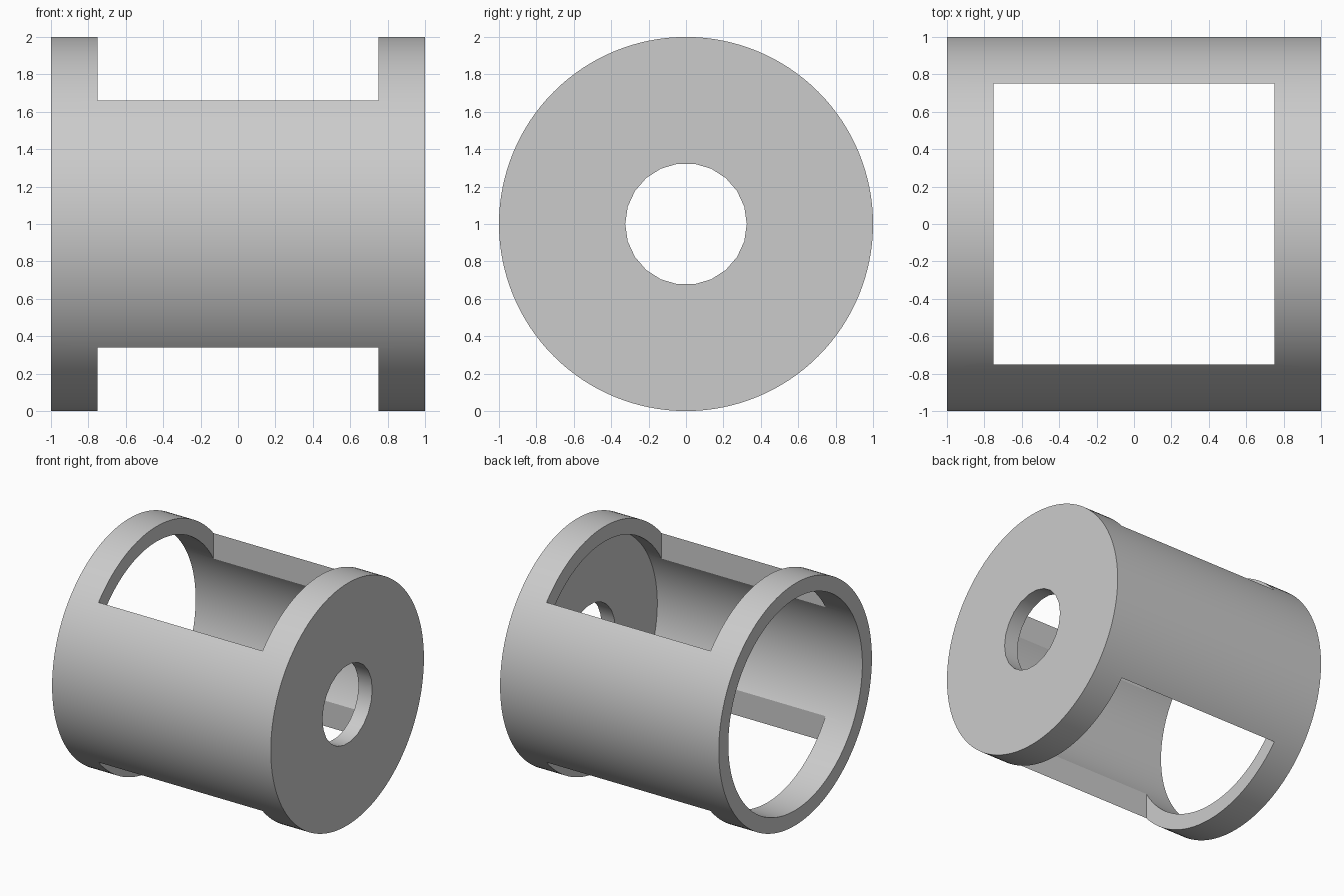
import bpy
from math import pi, radians

cube = bpy.data.objects.get("Cube")
if cube:
    bpy.data.objects.remove(cube, do_unlink=True)

RADIUS, WALL = 1.0, 0.125
WINDOW = 1.5  # width of the square window

# Plain grey
grey = bpy.data.materials.new("plain_grey")
grey.use_nodes = True
colour = (0.6, 0.6, 0.6, 1)
grey.diffuse_color = colour
grey.node_tree.nodes["Principled BSDF"].inputs["Base Color"].default_value = colour


def x_cylinder(name, radius, x0, x1, sides):
    """Cylinder lying along x, from x0 to x1."""
    bpy.ops.mesh.primitive_cylinder_add(
        vertices=sides, radius=radius, depth=x1 - x0,
        location=((x0 + x1) / 2, 0, RADIUS), rotation=(0, pi / 2, 0))
    obj = bpy.context.object
    obj.name = name
    return obj


def cut(target, cutter):
    """Subtract the cutter from the target, then discard it."""
    mod = target.modifiers.new("cut", 'BOOLEAN')
    mod.operation = 'DIFFERENCE'
    mod.solver = 'EXACT'
    mod.object = cutter
    bpy.context.view_layer.objects.active = target
    bpy.ops.object.modifier_apply(modifier=mod.name)
    bpy.data.objects.remove(cutter, do_unlink=True)


# Outer drum
housing = x_cylinder("drum_housing", RADIUS, -1, 1, 128)

# Hollow bore, open at the left-hand end, leaving an end plate at +x
cut(housing, x_cylinder("bore", RADIUS - WALL, -1.2, 1 - WALL, 128))

# Round hole through the end plate
cut(housing, x_cylinder("end_hole", 0.325, 0.6, 1.2, 22))

# Square windows through the top and bottom
bpy.ops.mesh.primitive_cube_add(size=1, location=(0, 0, RADIUS))
window = bpy.context.object
window.name = "window"
window.scale = (WINDOW, WINDOW, 3)
cut(housing, window)

# Finish
housing.data.materials.clear()
housing.data.materials.append(grey)
for face in housing.data.polygons:
    face.material_index = 0
bpy.ops.object.select_all(action='DESELECT')
housing.select_set(True)
bpy.context.view_layer.objects.active = housing
bpy.ops.object.shade_smooth_by_angle(angle=radians(30))
